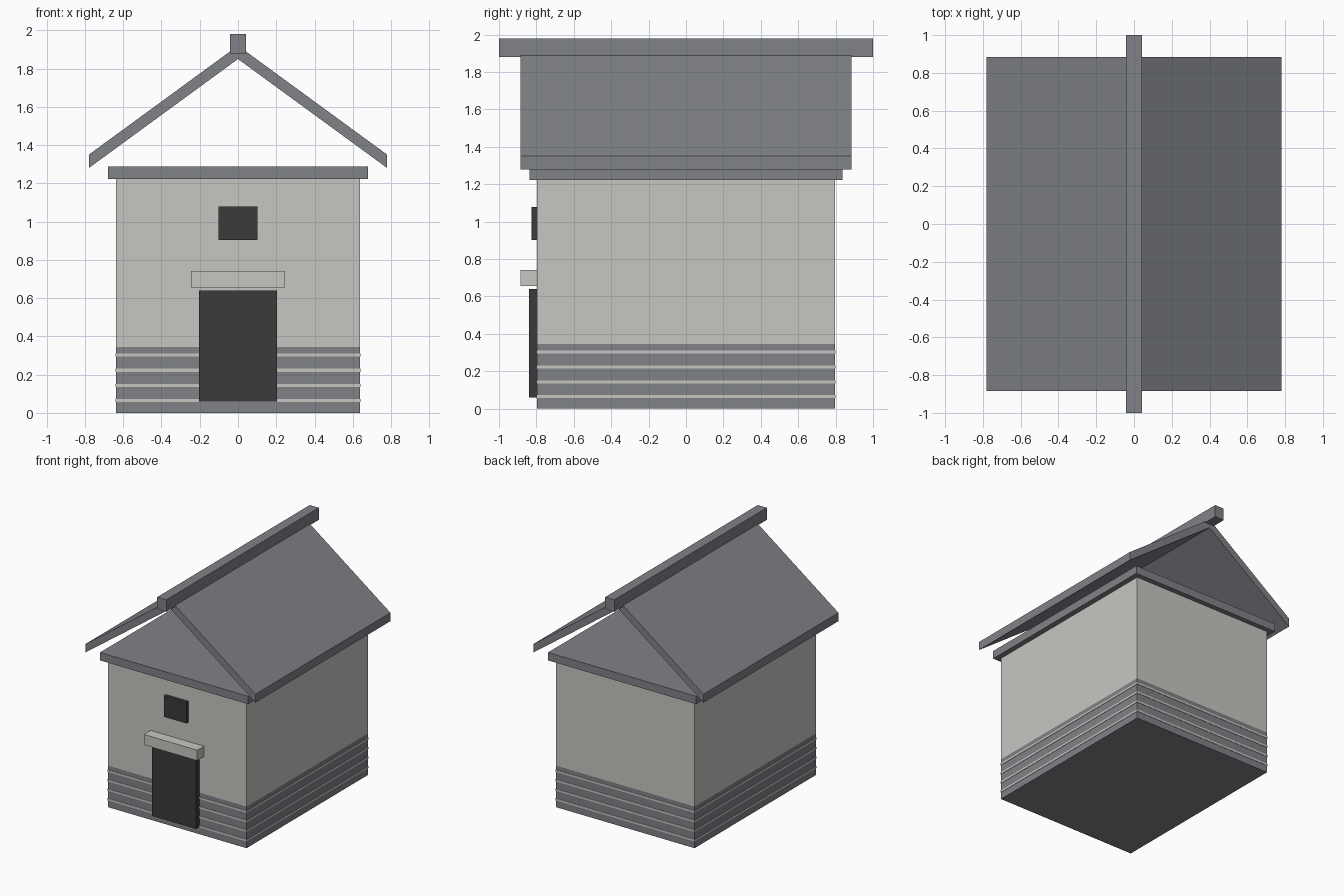
import bpy
import bmesh

cube = bpy.data.objects.get("Cube")
if cube:
    bpy.data.objects.remove(cube, do_unlink=True)


def material(name, r, g, b):
    m = bpy.data.materials.new(name)
    m.use_nodes = True
    m.diffuse_color = (r, g, b, 1)
    m.node_tree.nodes["Principled BSDF"].inputs["Base Color"].default_value = (r, g, b, 1)
    return m


PLASTER = material("pale plaster", 0.58, 0.565, 0.535)
SLATE = material("slate grey", 0.215, 0.223, 0.242)
DARK = material("dark panel", 0.043, 0.043, 0.043)


def finish(name, bm, *mats):
    bmesh.ops.recalc_face_normals(bm, faces=bm.faces)
    mesh = bpy.data.meshes.new(name)
    bm.to_mesh(mesh)
    bm.free()
    for m in mats:
        mesh.materials.append(m)
    obj = bpy.data.objects.new(name, mesh)
    bpy.context.collection.objects.link(obj)
    return obj


def box_mesh(half_x, y0, y1, z0, z1):
    """Box centred on x = 0."""
    bm = bmesh.new()
    bmesh.ops.create_cube(bm, size=1)
    for v in bm.verts:
        v.co.x *= 2 * half_x
        v.co.y = y1 if v.co.y > 0 else y0
        v.co.z = z1 if v.co.z > 0 else z0
    return bm


def box(name, mat, *dims):
    return finish(name, box_mesh(*dims), mat)


WALL_X, WALL_Y, WALL_TOP, BAND_TOP = 0.637, 0.797, 1.222, 0.345

# Walls, with the lower band coloured by height
bm = box_mesh(WALL_X, -WALL_Y, WALL_Y, 0, WALL_TOP)
bmesh.ops.bisect_plane(bm, geom=bm.verts[:] + bm.edges[:] + bm.faces[:],
                       plane_co=(0, 0, BAND_TOP), plane_no=(0, 0, 1))
for f in bm.faces:
    f.material_index = int(f.calc_center_median().z < BAND_TOP)
finish("walls", bm, PLASTER, SLATE)

# Thin pale courses around the band
for i in range(4):
    z = 0.065 + 0.079 * i
    edge = 0.003
    box(f"base_course_{i + 1}", PLASTER, WALL_X + edge, -WALL_Y - edge, WALL_Y + edge,
        z - 0.008, z + 0.008)

# Ceiling slab and ridge beam
box("ceiling_slab", SLATE, 0.68, -0.838, 0.838, WALL_TOP, 1.288)
box("ridge_beam", SLATE, 0.042, -1, 1, 1.88, 1.98)

# Open gabled roof: extruded chevron
bm = bmesh.new()
profile = [(-0.78, 1.28), (0, 1.85), (0.78, 1.28), (0.78, 1.35), (0, 1.92), (-0.78, 1.35)]
gable = bm.faces.new([bm.verts.new((x, -0.885, z)) for x, z in profile])
side = bmesh.ops.extrude_face_region(bm, geom=[gable], use_keep_orig=True)["geom"]
bmesh.ops.translate(bm, vec=(0, 1.77, 0),
                    verts=[g for g in side if isinstance(g, bmesh.types.BMVert)])
finish("roof", bm, SLATE)

# Front details
box("door", DARK, 0.203, -0.84, -WALL_Y, 0.06, 0.64)
box("door_canopy", PLASTER, 0.245, -0.885, -WALL_Y, 0.655, 0.742)
box("window", DARK, 0.103, -0.825, -WALL_Y, 0.903, 1.078)
